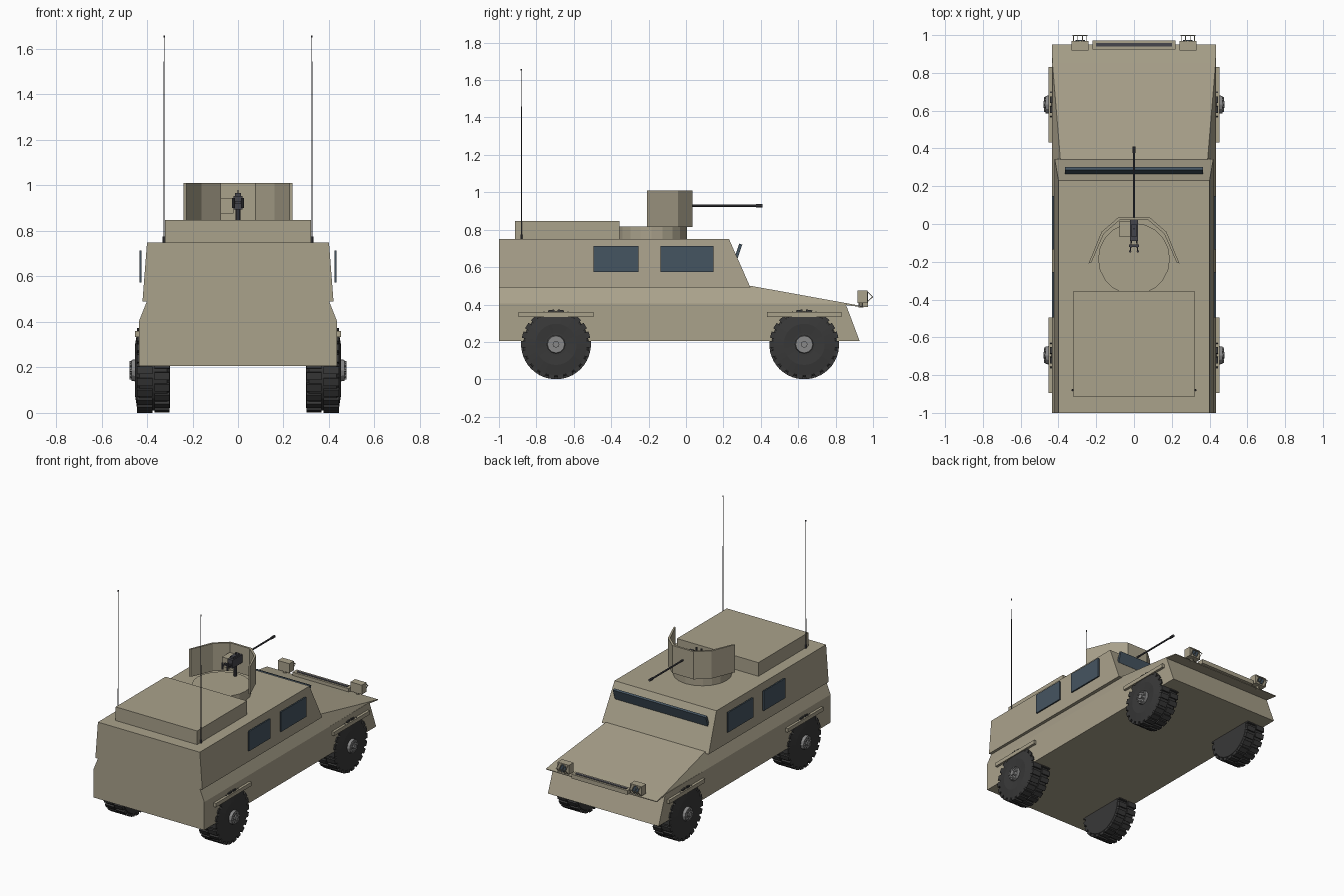
import bpy, bmesh, math
from mathutils import Vector, Matrix

if "Cube" in bpy.data.objects:
    bpy.data.objects.remove(bpy.data.objects["Cube"])


def mat(name, c):
    m = bpy.data.materials.new(name)
    m.diffuse_color = (*c, 1)
    m.use_nodes = True
    m.node_tree.nodes["Principled BSDF"].inputs["Base Color"].default_value = m.diffuse_color
    return m


TAN = mat("tan_paint", (0.40, 0.36, 0.26))
RUBBER = mat("rubber", (0.04, 0.04, 0.04))
GLASS = mat("glass", (0.06, 0.09, 0.12))
STEEL = mat("gun_steel", (0.06, 0.06, 0.07))
HUB = mat("hub_grey", (0.25, 0.25, 0.25))


def finish(name, bm, m):
    bmesh.ops.recalc_face_normals(bm, faces=bm.faces)
    me = bpy.data.meshes.new(name)
    bm.to_mesh(me)
    bm.free()
    me.materials.append(m)
    ob = bpy.data.objects.new(name, me)
    bpy.context.collection.objects.link(ob)
    return ob


def loft(name, rings, m):
    bm = bmesh.new()
    vs = [[bm.verts.new(p) for p in r] for r in rings]
    n = len(rings[0])
    for a, b in zip(vs, vs[1:]):
        for i in range(n):
            j = (i + 1) % n
            bm.faces.new((a[i], a[j], b[j], b[i]))
    bm.faces.new(vs[0])
    bm.faces.new(vs[-1])
    return finish(name, bm, m)


def hull(name, sections, m):
    # section: bottom (half width, y, z), top (half width, y, z)
    return loft(name, [[(-a, b, c), (a, b, c), (d, e, f), (-d, e, f)]
                       for (a, b, c), (d, e, f) in sections], m)


def box(name, x, y, z, m, rot_x=0):
    bm = bmesh.new()
    bmesh.ops.create_cube(bm, size=1)
    bmesh.ops.scale(bm, verts=bm.verts, vec=(x[1] - x[0], y[1] - y[0], z[1] - z[0]))
    bmesh.ops.rotate(bm, verts=bm.verts, matrix=Matrix.Rotation(rot_x, 3, 'X'))
    bmesh.ops.translate(bm, verts=bm.verts, vec=(sum(x) / 2, sum(y) / 2, sum(z) / 2))
    return finish(name, bm, m)


def rod(name, p, q, r, m, n=12, r2=None):
    p, q = Vector(p), Vector(q)
    bm = bmesh.new()
    rot = (q - p).to_track_quat('Z', 'Y').to_matrix().to_4x4()
    bmesh.ops.create_cone(bm, cap_ends=True, segments=n, radius1=r, radius2=r if r2 is None else r2,
                          depth=(q - p).length, matrix=Matrix.Translation((p + q) / 2) @ rot)
    return finish(name, bm, m)


# Hull: lower tub, sloped shoulder running into the hood, cabin
hull("lower_hull", [((.435, -1, .206), (.435, -1, .405)),
                    ((.435, .928, .206), (.435, .853, .405))], TAN)
hull("shoulder_and_hood", [((.435, -1, .405), (.40, -1, .492)),
                           ((.435, .345, .405), (.39, .345, .50)),
                           ((.435, .853, .397), (.432, .853, .408)),
                           ((.435, .95, .385), (.435, .95, .39))], TAN)
hull("cabin", [((.42, -1, .49), (.40, -1, .75)),
               ((.42, .345, .49), (.40, .23, .75))], TAN)
box("roof_box", (-.32, .32), (-.915, -.355), (.75, .847), TAN)
box("windshield", (-.365, .365), (.272, .289), (.648, .725), GLASS, -.33)

# Wheel: lathed tyre, alternating tread lugs, hub with bolts
TYRE = [(.30, .10), (.30, .165), (.312, .176), (.434, .176), (.444, .165), (.453, .11), (.448, .06)]


def wheel(s, y, tag):
    z = .187
    loft("tyre_" + tag, [[(s * x, y + r * math.cos(t), z + r * math.sin(t))
                          for t in [math.tau * i / 32 for i in range(32)]] for x, r in TYRE], RUBBER)
    bm = bmesh.new()
    for row, (xa, xb) in enumerate(((.302, .368), (.376, .444))):
        for i in range(22):
            t = math.tau * (i + row / 2) / 22
            M = (Matrix.Translation((s * (xa + xb) / 2, y, z)) @ Matrix.Rotation(t, 4, 'X')
                 @ Matrix.Translation((0, 0, .174)) @ Matrix.Diagonal((xb - xa, .034, .024, 1)))
            bmesh.ops.create_cube(bm, size=1, matrix=M)
    finish("tread_" + tag, bm, RUBBER)
    rod("hub_" + tag, (s * .44, y, z), (s * .468, y, z), .05, HUB, 12, .046)
    rod("hub_cap_" + tag, (s * .468, y, z), (s * .478, y, z), .018, HUB, 8)
    for i in range(8):
        t = math.tau * i / 8
        c = (y + .034 * math.cos(t), z + .034 * math.sin(t))
        rod("bolt_" + tag, (s * .466, *c), (s * .476, *c), .007, HUB, 6)


for s, side in ((1, "right"), (-1, "left")):
    def span(a, b):
        return tuple(sorted((s * a, s * b)))
    for y, end in ((-.695, "rear"), (.632, "front")):
        wheel(s, y, end + "_" + side)
        box(f"fender_{end}_{side}", span(.42, .453), (y - .2, y + .2), (.333, .36), TAN)
    for i, y in enumerate(((-.495, -.255), (-.135, .147))):
        box(f"side_window_{i}_{side}", span(.424, .434), y, (.573, .713), GLASS)
    # Antenna
    rod("antenna_base_" + side, (s * .325, -.88, .745), (s * .325, -.88, .775), .006, STEEL, 8)
    rod("antenna_" + side, (s * .325, -.88, .77), (s * .325, -.88, 1.655), .003, STEEL, 6, .0015)
    rod("antenna_tip_" + side, (s * .325, -.88, 1.65), (s * .325, -.88, 1.66), .004, STEEL, 6)
    # Headlight with wire guard
    box("headlight_" + side, span(.24, .33), (.918, .97), (.408, .474), TAN)
    rod("headlight_lens_" + side, (s * .285, .968, .442), (s * .285, .974, .442), .025, GLASS, 12)
    rod("headlight_foot_" + side, (s * .285, .935, .385), (s * .285, .935, .41), .012, TAN, 8)
    for x in (.25, .273, .297, .32):
        for z in (.412, .47):
            rod("guard_wire_" + side, (s * x, .968, z), (s * x, .998, .441), .002, TAN, 6)
    rod("guard_bar_" + side, (s * .245, .998, .441), (s * .325, .998, .441), .002, TAN, 6)

# Light bar along the hood edge
box("front_bar", (-.22, .22), (.925, .972), (.388, .418), TAN)
box("front_bar_slot", (-.2, .2), (.939, .958), (.41, .421), STEEL)

# Turret ring and bent gun shield
rod("turret_ring", (0, -.185, .745), (0, -.185, .816), .19, TAN, 20)
half = [(.083, .035), (.172, -.042), (.24, -.208)]
inner = [(.077, .02), (.16, -.052), (.226, -.204)]
outer_path = [(-x, y) for x, y in reversed(half)] + half
inner_path = [(-x, y) for x, y in reversed(inner)] + inner
loft("gun_shield", [[(a, b, .814), (c, d, .814), (c, d, 1.01), (a, b, 1.01)]
                    for (a, b), (c, d) in zip(outer_path, inner_path)], TAN)

# Machine gun
rod("gun_barrel", (0, 0, .928), (0, .385, .928), .006, STEEL, 10)
rod("gun_muzzle", (0, .375, .928), (0, .41, .928), .009, STEEL, 10)
box("gun_body", (-.02, .02), (-.09, .02), (.895, .953), STEEL)
box("gun_cover", (-.013, .013), (-.07, .0), (.95, .966), STEEL)
box("gun_sight", (-.003, .003), (-.03, -.02), (.96, .98), STEEL)
rod("gun_pedestal", (0, -.03, .81), (0, -.03, .9), .012, STEEL, 10)
box("ammo_box", (-.077, -.02), (-.07, .015), (.876, .944), TAN)
box("gun_grip_bar", (-.026, .026), (-.122, -.108), (.918, .932), STEEL)
for s in (-1, 1):
    rod("gun_grip", (s * .02, -.145, .9), (s * .02, -.145, .945), .006, STEEL, 8)
    rod("gun_grip_arm", (s * .02, -.148, .925), (s * .014, -.085, .925), .004, STEEL, 6)
